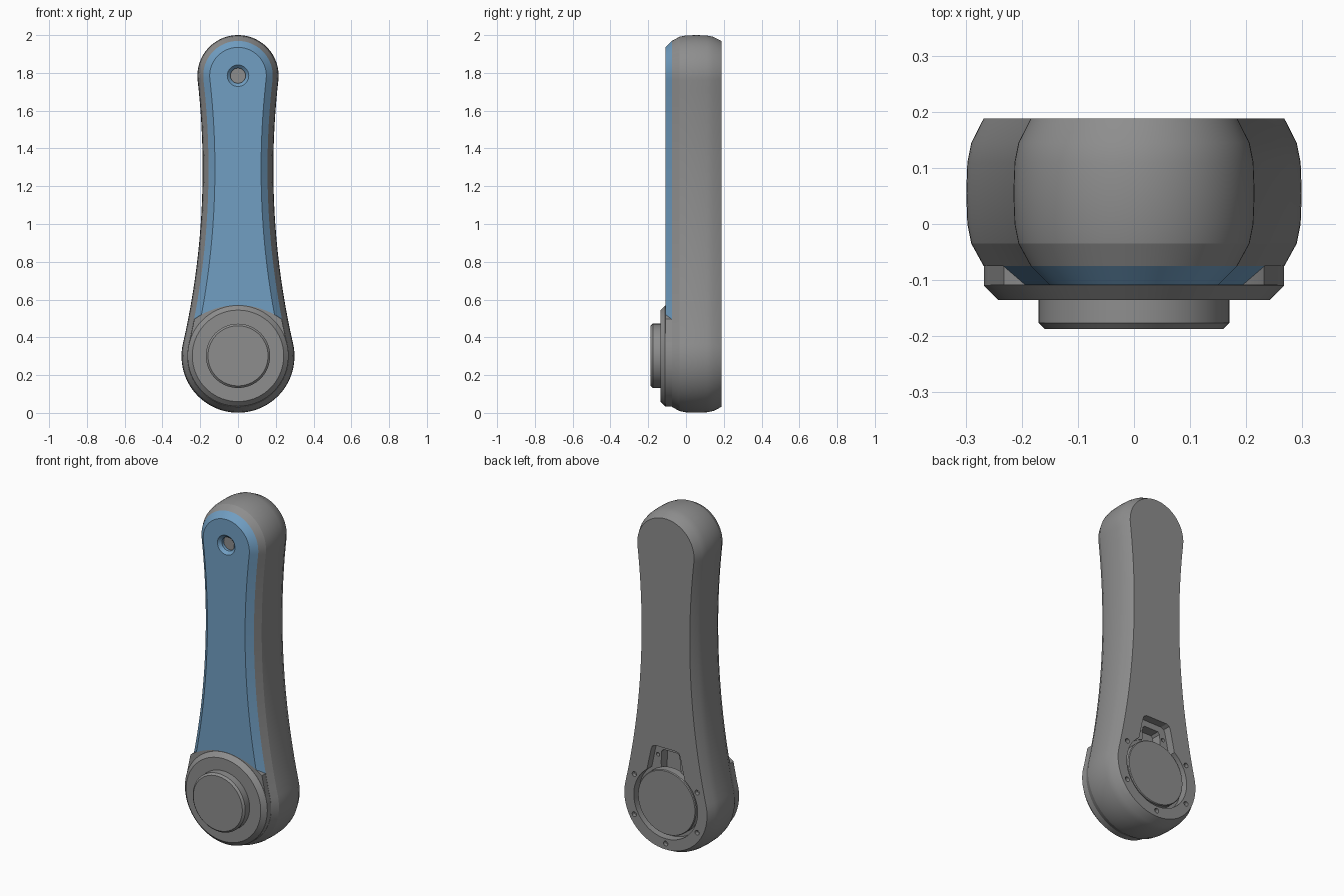
import bpy, bmesh
from math import sin, cos, pi, atan2, sqrt, radians

if "Cube" in bpy.data.objects:
    bpy.data.objects.remove(bpy.data.objects["Cube"])

# Outline: lower circle, upper circle, concave flank arc tangent to both
Z1, R1, Z2, R2, RF = 0.3, 0.299, 1.785, 0.215, 4.15
D = Z2 - Z1
H = ((RF + R1) ** 2 - (RF + R2) ** 2 + D * D) / (2 * D)
CX, CZ = sqrt((RF + R1) ** 2 - H * H), Z1 + H
T1, T2 = atan2(CZ - Z1, CX), atan2(CZ - Z2, CX)


def material(name, color):
    mat = bpy.data.materials.new(name)
    mat.diffuse_color = (*color, 1)
    mat.use_nodes = True
    mat.node_tree.nodes["Principled BSDF"].inputs["Base Color"].default_value = mat.diffuse_color
    return mat


blue = material("blue", (0.165, 0.345, 0.545))
grey = material("dark_grey", (0.27, 0.27, 0.27))


def arc(cx, cz, r, a, b, n):
    return [(cx + r * cos(a + (b - a) * i / n), cz + r * sin(a + (b - a) * i / n)) for i in range(n + 1)]


def outline(off):
    """Arm outline in x-z, moved inward by off."""
    right = arc(0, Z1, R1 - off, -pi / 2, T1, 26)
    right += arc(CX, CZ, RF + off, pi + T1, pi + T2, 24)[1:]
    right += arc(0, Z2, R2 - off, T2, pi / 2, 24)[1:]
    return right + [(-x, z) for x, z in reversed(right[1:-1])]


def loft(name, rings, mat=grey):
    """Closed solid through rings of (points, y)."""
    bm = bmesh.new()
    loops = [[bm.verts.new((x, y, z)) for x, z in pts] for pts, y in rings]
    n = len(loops[0])
    for a, b in zip(loops, loops[1:]):
        for i in range(n):
            j = (i + 1) % n
            bm.faces.new((a[i], a[j], b[j], b[i]))
    bm.faces.new(loops[0])
    bm.faces.new(loops[-1])
    bmesh.ops.recalc_face_normals(bm, faces=bm.faces)
    me = bpy.data.meshes.new(name)
    bm.to_mesh(me)
    bm.free()
    me.materials.append(mat)
    ob = bpy.data.objects.new(name, me)
    bpy.context.collection.objects.link(ob)
    return ob


def turned(name, profile, x=0, z=0.302, n=72, mat=grey):
    """Solid of revolution about y from (radius, y) pairs."""
    return loft(name, [(arc(x, z, r, 0, 2 * pi * (n - 1) / n, n - 1), y) for r, y in profile], mat)


def activate(ob):
    bpy.ops.object.select_all(action='DESELECT')
    ob.select_set(True)
    bpy.context.view_layer.objects.active = ob


def cut(ob, cutter, op='DIFFERENCE'):
    cutter.hide_render = True
    m = ob.modifiers.new("cut", 'BOOLEAN')
    m.operation, m.solver, m.object = op, 'EXACT', cutter
    activate(ob)
    bpy.ops.object.modifier_apply(modifier=m.name)
    bpy.data.objects.remove(cutter)


# Arm body with bulging side wall
section = [(-0.075, 0.031), (-0.035, 0.009), (0.0, 0.002), (0.055, 0),
           (0.11, 0.002), (0.145, 0.009), (0.188, 0.031)]
body = loft("arm_body", [(outline(o), y) for y, o in section])

# Rear recess, release pocket and screw holes
cut(body, turned("recess_cutter", [(0.207, 0.138), (0.207, 0.25)]))
half = [(0.13, 0.42), (0.124, 0.46), (0.095, 0.595), (0.087, 0.615), (0.068, 0.624)]
pocket = half + [(-x, z) for x, z in reversed(half)]
cut(body, loft("pocket_cutter", [(pocket, 0.142), (pocket, 0.25)]))
slot = [(0.065, 0.45), (0.058, 0.575), (0.046, 0.588)]
slot += [(-x, z) for x, z in reversed(slot)]
cut(body, loft("slot_cutter", [(slot, 0.085), (slot, 0.2)]))
for k in range(5):
    a = radians(30 - 60 * k)
    cut(body, turned("screw_cutter", [(0.014, 0.165), (0.014, 0.25)],
                     0.235 * cos(a), 0.302 + 0.235 * sin(a), 16))
for s in (-1, 1):
    cut(body, turned("pocket_screw_cutter", [(0.011, 0.12), (0.011, 0.2)], s * 0.082, 0.55, 16))

# Blue front panel with countersunk hole, ending in an arc above the hub
panel = loft("front_panel", [(outline(0.031), -0.075), (outline(0.065), -0.109)], blue)
shoulder_edge = [(0.4, -0.2), (0.4, 0.0)]
cut(panel, turned("panel_end_cutter", shoulder_edge, 0, 0.17, 128, blue))
cut(panel, turned("hole_cutter", [(0.062, -0.115), (0.057, -0.109), (0.04, -0.092), (0.04, -0.05)],
                  0, Z2, 40, blue))

# Grey straight-walled shoulder below the panel
shoulder = loft("hub_shoulder", [(outline(0.032), -0.075), (outline(0.032), -0.109)])
cut(shoulder, turned("shoulder_cutter", shoulder_edge, 0, 0.17, 128), 'INTERSECT')

# Front hub with raised boss, and rear disc in its recess
hub = turned("front_hub", [(0.267, -0.075), (0.267, -0.11), (0.242, -0.135), (0.17, -0.135),
                           (0.17, -0.176), (0.159, -0.187)])
disc = turned("rear_disc", [(0.188, 0.13), (0.188, 0.175), (0.184, 0.18)])

for ob in (body, panel, shoulder, hub, disc):
    activate(ob)
    bpy.ops.object.shade_smooth_by_angle(angle=radians(17))
